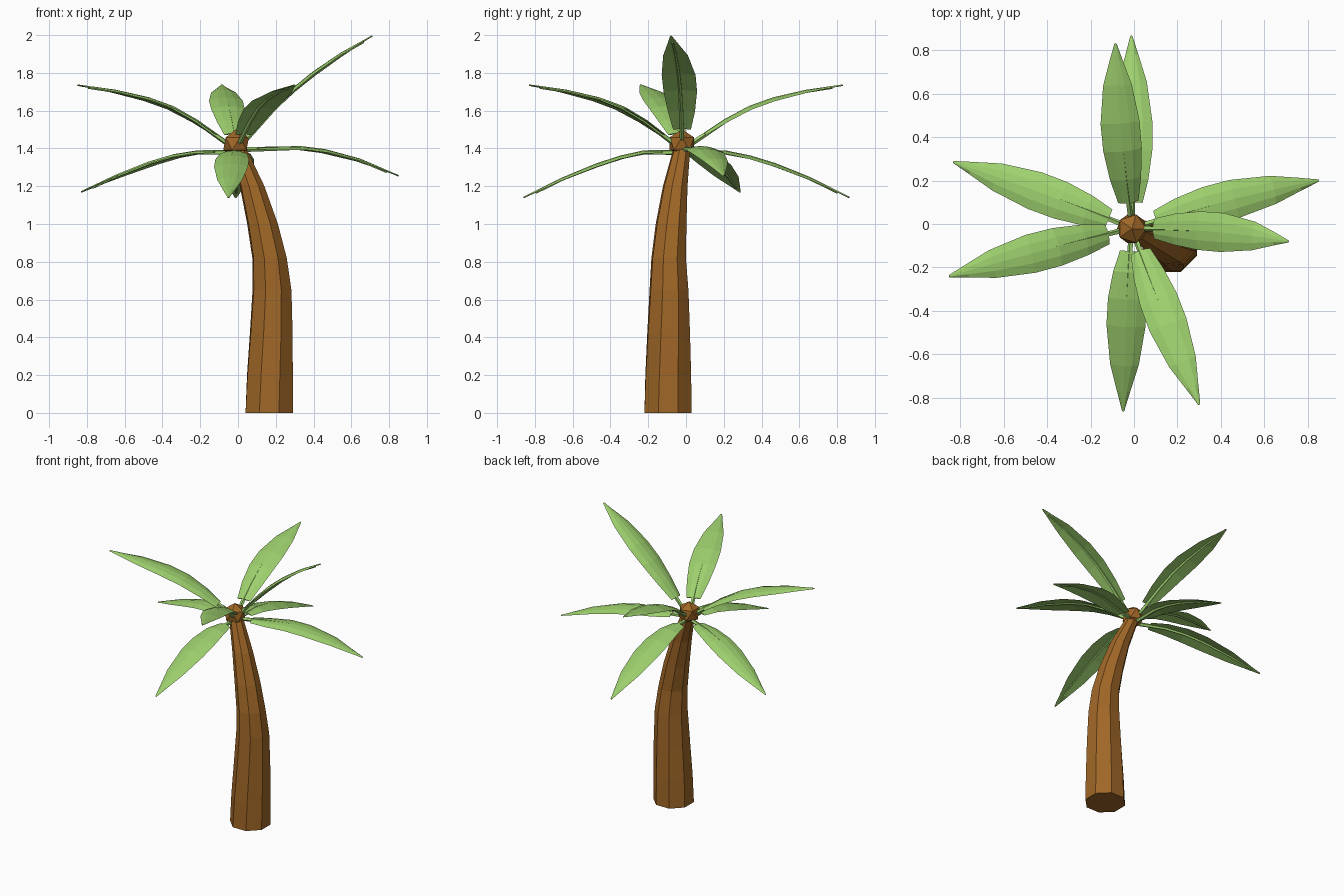
import bpy, bmesh, math
from mathutils import Vector

if "Cube" in bpy.data.objects:
    bpy.data.objects.remove(bpy.data.objects["Cube"])


def material(name, col):
    m = bpy.data.materials.new(name)
    m.diffuse_color = (*col, 1)
    m.use_nodes = True
    m.node_tree.nodes["Principled BSDF"].inputs["Base Color"].default_value = m.diffuse_color
    return m


GREEN = material("leaf green", (0.34, 0.63, 0.155))
BROWN = material("bark brown", (0.35, 0.135, 0.02))


def finish(bm, name, mat):
    bmesh.ops.recalc_face_normals(bm, faces=bm.faces)
    me = bpy.data.meshes.new(name)
    bm.to_mesh(me)
    bm.free()
    me.materials.append(mat)
    ob = bpy.data.objects.new(name, me)
    bpy.context.collection.objects.link(ob)
    return ob


def loft(bm, rings):
    """Skin closed rings of points and cap both ends."""
    vs = [[bm.verts.new(p) for p in r] for r in rings]
    n = len(vs[0])
    for a, b in zip(vs, vs[1:]):
        for i in range(n):
            j = (i + 1) % n
            bm.faces.new((a[i], a[j], b[j], b[i]))
    bm.faces.new(vs[0])
    bm.faces.new(vs[-1])


def interp(xs, ys, x):
    for i in range(len(xs) - 1):
        if x <= xs[i + 1] or i == len(xs) - 2:
            f = (x - xs[i]) / (xs[i + 1] - xs[i])
            return ys[i] + (ys[i + 1] - ys[i]) * f


# Trunk: leaning, tapering octagonal loft (z, centre x, centre y, half width)
TRUNK = [(0, .165, -.095, .125), (.2, .169, -.094, .12), (.42, .176, -.092, .111),
         (.65, .18, -.09, .10), (.82, .167, -.092, .088), (1.0, .13, -.079, .078),
         (1.2, .075, -.057, .062), (1.4, 0, -.022, .042)]
bm = bmesh.new()
rings = []
for z, cx, cy, h in TRUNK:
    r = h / math.cos(math.pi / 8)
    angles = [math.pi / 8 + i * math.pi / 4 + .12 * z for i in range(8)]
    rings.append([(cx + r * math.cos(a), cy + r * math.sin(a), z) for a in angles])
loft(bm, rings)
finish(bm, "trunk", BROWN)

# Crown knob
bm = bmesh.new()
bmesh.ops.create_icosphere(bm, subdivisions=1, radius=.076)
bmesh.ops.translate(bm, verts=bm.verts, vec=(-.01, -.022, 1.425))
finish(bm, "crown_knob", BROWN)

# Fronds: plan position halfway, plan position of tip, heights along the rib
S = [.05, .25, .45, .7, 1]
DOWN = [1.385, 1.385, 1.35, 1.27, 1.14]
UP = [1.43, 1.55, 1.645, 1.70, 1.735]
FRONDS = [
    ((.42, .105), (.85, .20), [1.40, 1.405, 1.41, 1.365, 1.255]),
    ((.36, -.035), (.71, -.08), [1.44, 1.605, 1.75, 1.88, 1.995]),
    ((.14, -.42), (.30, -.83), UP),
    ((-.035, -.43), (-.05, -.86), DOWN),
    ((-.43, -.125), (-.85, -.24), UP),
    ((-.42, .14), (-.83, .285), [1.385, 1.385, 1.36, 1.285, 1.17]),
    ((-.06, .42), (-.085, .83), UP),
    ((-.005, .43), (-.012, .865), DOWN),
]
ORIGIN = Vector((-.01, -.02))
WIDTH_S = [.13, .25, .4, .55, .76, 1]
WIDTH = [.047, .072, .089, .09, .066, .005]

for k, (mid, tip, zs) in enumerate(FRONDS):
    mid, tip = Vector(mid), Vector(tip)

    def rib(s):
        p = (ORIGIN * (2 * (s - .5) * (s - 1)) + mid * (4 * s * (1 - s))
             + tip * (2 * s * (s - .5)))
        return Vector((p.x, p.y, interp(S, zs, s)))

    def frame(s):
        t = (rib(min(s + .05, 1)) - rib(max(s - .05, .05))).normalized()
        side = t.cross(Vector((0, 0, 1))).normalized()
        return rib(s), side, side.cross(t)

    # Leaf blade: thin arched strip with drooping edges
    bm = bmesh.new()
    rings = []
    for s in (.13, .25, .4, .55, .76, .9, 1):
        p, side, up = frame(s)
        w = interp(WIDTH_S, WIDTH, s)
        d = .18 * w
        h = .004
        rings.append([p - side * w - up * d, p - side * w * .5 + up * (h - d * .3),
                      p + up * h, p + side * w * .5 + up * (h - d * .3),
                      p + side * w - up * d, p - up * h])
    loft(bm, rings)
    finish(bm, f"leaf_blade_{k + 1}", GREEN)

    # Leaf stem: tapering rib below the blade
    bm = bmesh.new()
    rings = []
    for s in (.05, .13, .25, .4, .55, .76, .93):
        p, side, up = frame(s)
        r = .014 - .009 * s
        rings.append([p - up * .006 + (side * math.cos(a) + up * math.sin(a)) * r
                      for a in (i * math.tau / 5 for i in range(5))])
    loft(bm, rings)
    finish(bm, f"leaf_stem_{k + 1}", GREEN)
